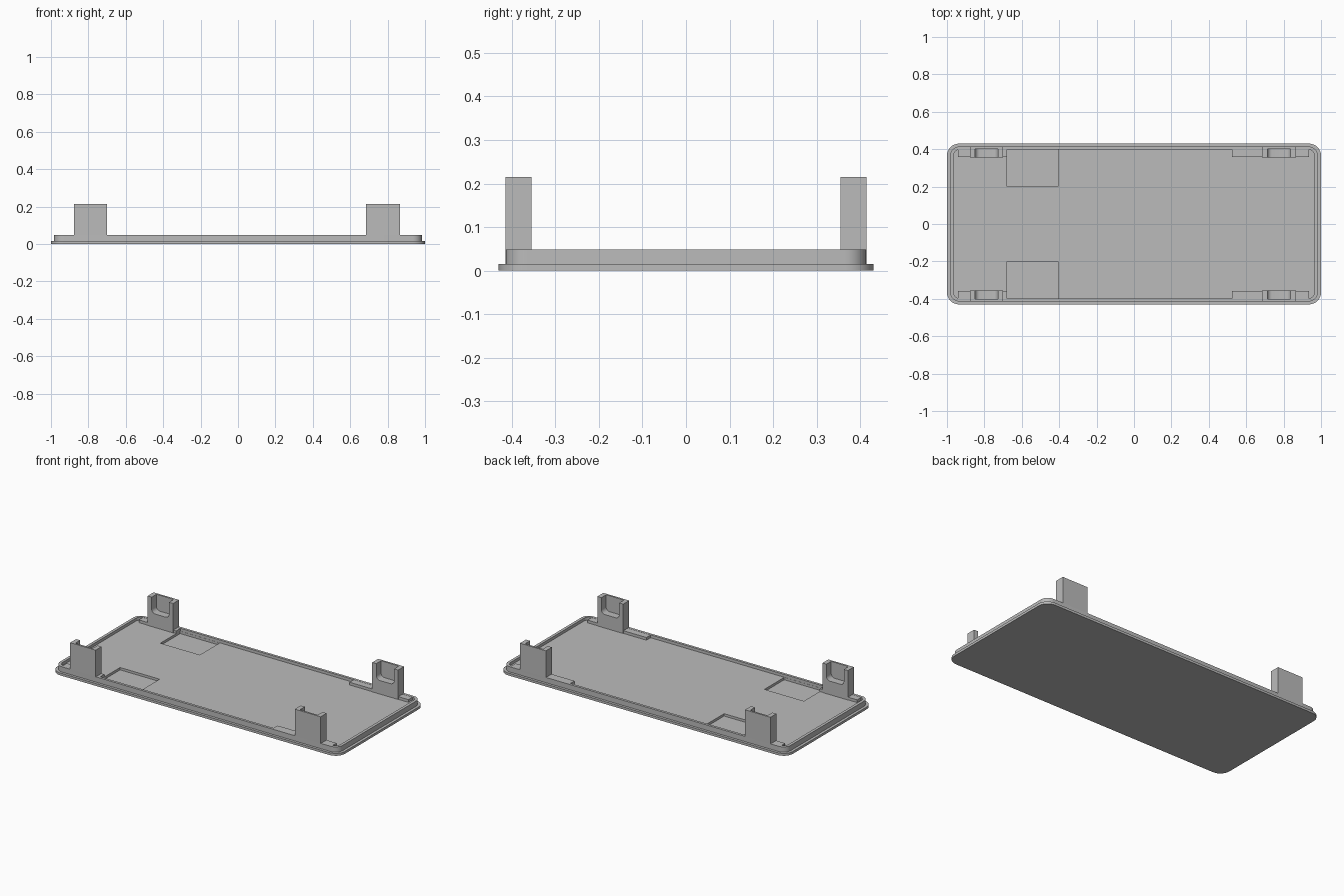
import bpy, math

cube = bpy.data.objects.get("Cube")
if cube:
    bpy.data.objects.remove(cube, do_unlink=True)

grey = bpy.data.materials.new("plain_grey")
grey.use_nodes = True
colour = (0.5, 0.5, 0.5, 1)
grey.diffuse_color = colour
grey.node_tree.nodes["Principled BSDF"].inputs["Base Color"].default_value = colour


def make(name, verts, faces):
    mesh = bpy.data.meshes.new(name)
    mesh.from_pydata(verts, [], faces)
    mesh.materials.append(grey)
    ob = bpy.data.objects.new(name, mesh)
    bpy.context.collection.objects.link(ob)
    return ob


def rounded(hx, hy, r, steps=8):
    pts = []
    for k, (sx, sy) in enumerate([(1, 1), (-1, 1), (-1, -1), (1, -1)]):
        for i in range(steps + 1):
            a = math.pi / 2 * (k + i / steps)
            pts.append((sx * (hx - r) + r * math.cos(a), sy * (hy - r) + r * math.sin(a)))
    return pts


def loft(name, rings):
    """Skin a stack of outlines (points, height) and cap both ends."""
    n = len(rings[0][0])
    verts = [(x, y, z) for pts, z in rings for x, y in pts]
    faces = [tuple(reversed(range(n))), tuple(range(len(verts) - n, len(verts)))]
    for k in range(len(rings) - 1):
        for i in range(n):
            j = (i + 1) % n
            faces.append((k * n + i, k * n + j, k * n + n + j, k * n + n + i))
    return make(name, verts, faces)


def box(name, x0, x1, y0, y1, z0, z1):
    y0, y1 = sorted((y0, y1))
    return loft(name, [([(x0, y0), (x1, y0), (x1, y1), (x0, y1)], z) for z in (z0, z1)])


def cut(ob, cutter):
    cutter.hide_render = True
    mod = ob.modifiers.new("cut", "BOOLEAN")
    mod.operation, mod.solver, mod.object = "DIFFERENCE", "EXACT", cutter
    bpy.context.view_layer.objects.active = ob
    bpy.ops.object.modifier_apply(modifier=mod.name)
    bpy.data.objects.remove(cutter, do_unlink=True)


RIM, FLOOR, POCKET, TOP = 0.048, 0.03, 0.015, 0.215

# Stepped tray with a flange, a thin raised rim and a sunken floor
flange, lip, inner = rounded(1, 0.43, 0.065), rounded(0.983, 0.414, 0.05), rounded(0.965, 0.398, 0.035)
tray = loft("tray", [(flange, 0), (flange, 0.015), (lip, 0.015), (lip, RIM),
                     (inner, RIM), (inner, FLOOR)])

# Two shallow pockets in the floor
for s in (-1, 1):
    cut(tray, box("pocket_cutter", -0.68, -0.405, s * 0.2, s * 0.397, POCKET, 0.1))

# Corner pads and open-faced clip posts, mirrored front to back
for s, side in ((-1, "front"), (1, "back")):
    for end, pad0, pad1, x0, x1 in (("right", -0.94, -0.68, -0.877, -0.7),
                                    ("left", 0.525, 0.935, 0.685, 0.865)):
        box(f"{side}_{end}_pad", pad0, pad1, s * 0.357, s * 0.405, 0.02, RIM - 0.001)
        post = box(f"{side}_{end}_post", x0, x1, s * 0.355, s * 0.414, 0.02, TOP)
        # Slot with rounded lower corners, open on the top and inner side
        a, b, r, bottom = x0 + 0.028, x1 - 0.028, 0.025, 0.115
        prof = [(b, 0.3), (a, 0.3)]
        for cx, start in ((a + r, math.pi), (b - r, 1.5 * math.pi)):
            for i in range(7):
                t = start + i * math.pi / 12
                prof.append((cx + r * math.cos(t), bottom + r + r * math.sin(t)))
        n = len(prof)
        ya, yb = sorted((s * 0.3, s * 0.402))
        verts = [(x, y, z) for y in (ya, yb) for x, z in prof]
        faces = [tuple(range(n)), tuple(reversed(range(n, 2 * n)))]
        faces += [(i, i + n, (i + 1) % n + n, (i + 1) % n) for i in range(n)]
        slot = make("slot_cutter", verts, faces)
        cut(post, slot)

# Smooth rounded corners while keeping hard edges
bpy.ops.object.select_all(action="DESELECT")
for ob in bpy.context.scene.objects:
    if ob.type == "MESH":
        ob.select_set(True)
        bpy.context.view_layer.objects.active = ob
bpy.ops.object.shade_smooth_by_angle(angle=math.radians(30))
